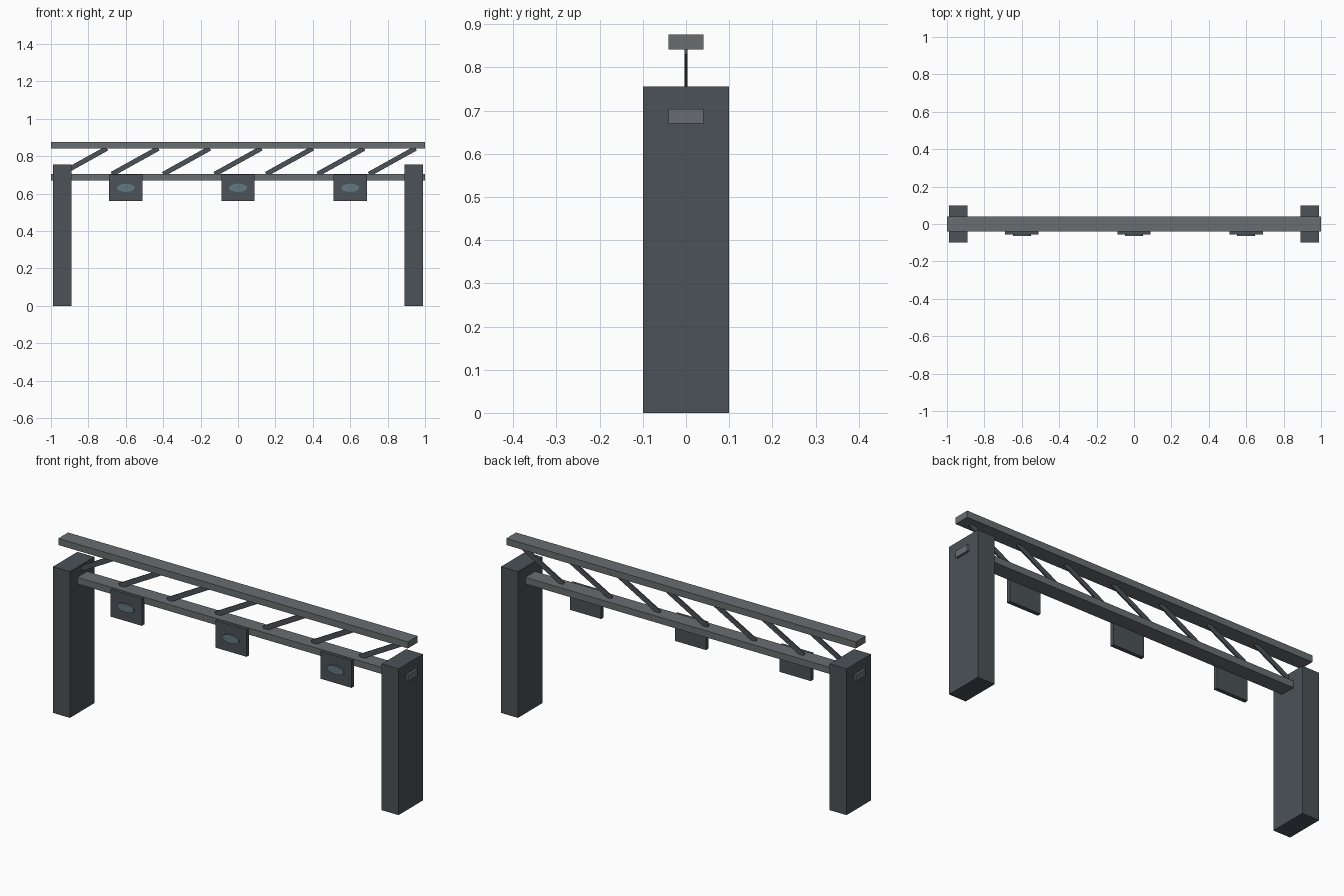
import bpy
from math import radians

if "Cube" in bpy.data.objects:
    bpy.data.objects.remove(bpy.data.objects["Cube"])


def material(name, rgb):
    m = bpy.data.materials.new(name)
    m.diffuse_color = (*rgb, 1)
    m.use_nodes = True
    m.node_tree.nodes["Principled BSDF"].inputs["Base Color"].default_value = m.diffuse_color
    return m


DARK = material("dark_steel", (0.07, 0.085, 0.095))
GREY = material("grey_steel", (0.14, 0.155, 0.16))
LENS = material("lens_glass", (0.12, 0.19, 0.22))


def box(name, centre, size, mat, tilt=0):
    bpy.ops.mesh.primitive_cube_add(size=1, location=centre)
    o = bpy.context.object
    o.name = name
    o.scale = size
    bpy.ops.object.transform_apply(location=False, rotation=False, scale=True)
    o.rotation_euler.y = -tilt
    o.data.materials.append(mat)
    return o


# Posts
for side, x in (("left", -0.94), ("right", 0.94)):
    box(f"{side}_post", (x, 0, 0.378), (0.097, 0.2, 0.756), DARK)

# Horizontal rails
box("upper_rail", (0, 0, 0.859), (2, 0.08, 0.034), GREY)
box("lower_rail", (0, 0, 0.687), (2, 0.08, 0.034), GREY)

# Slanted flat braces, all leaning the same way
for i in range(7):
    box(f"brace_{i + 1}", ((i - 3) * 0.275, 0, 0.773),
        (0.285, 0.007, 0.026), DARK, radians(29))

# Signal plates with oval lenses on the front
for i, x in enumerate((-0.6, 0, 0.6)):
    box(f"signal_plate_{i + 1}", (x, -0.046, 0.631), (0.178, 0.02, 0.14), DARK)
    bpy.ops.mesh.primitive_cylinder_add(vertices=32, radius=1, depth=1,
                                        location=(x, -0.059, 0.631),
                                        rotation=(radians(90), 0, 0))
    lens = bpy.context.object
    lens.name = f"signal_lens_{i + 1}"
    lens.scale = (0.048, 0.022, 0.008)
    bpy.ops.object.transform_apply(location=False, rotation=True, scale=True)
    lens.data.materials.append(LENS)
    bpy.ops.object.shade_smooth_by_angle()
